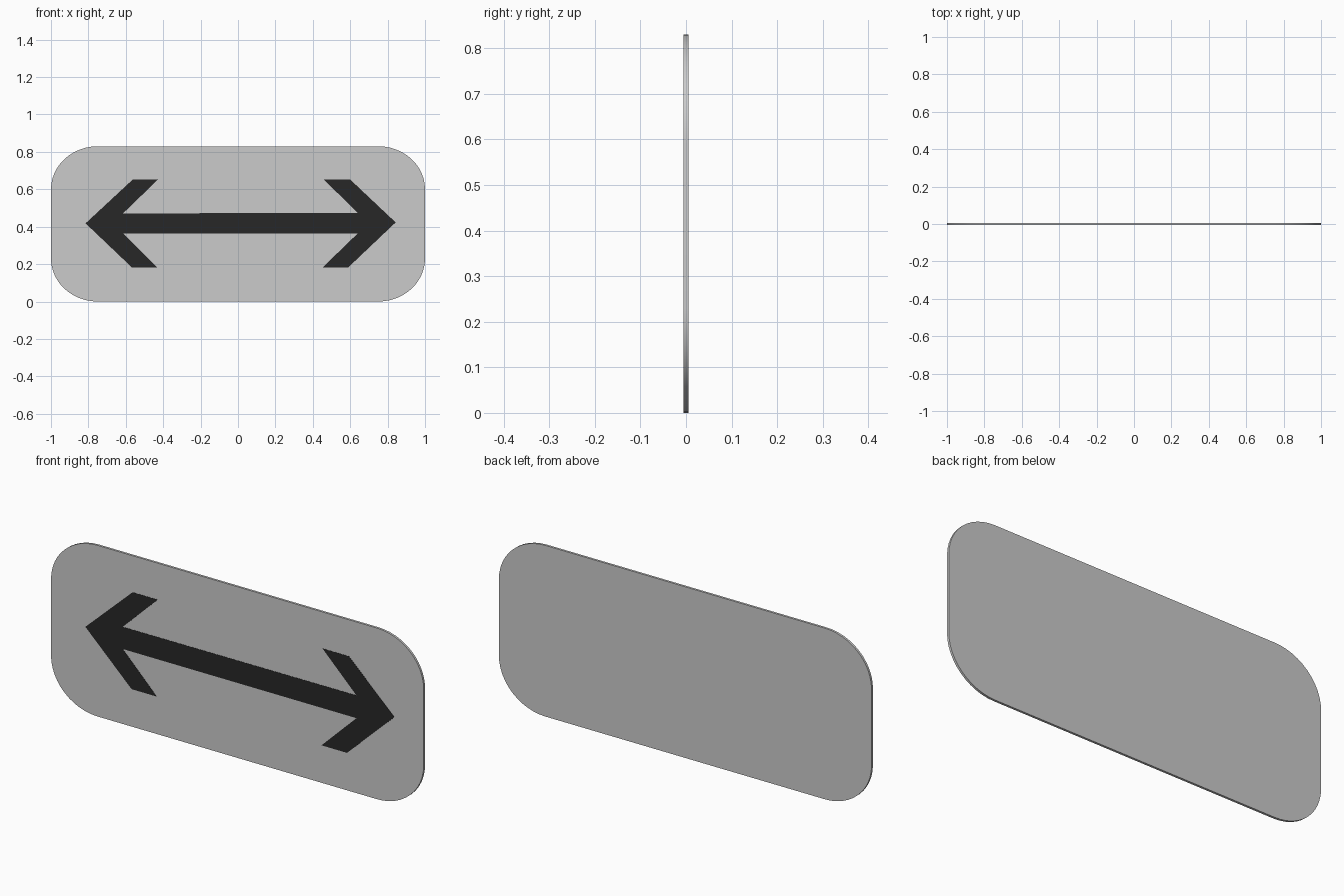
import bpy, bmesh
from math import sin, cos, pi

if "Cube" in bpy.data.objects:
    bpy.data.objects.remove(bpy.data.objects["Cube"])


def slab(name, outline, y_front, y_back, color=None):
    """Extrude an x/z outline (counter-clockwise seen from the front) along y."""
    bm = bmesh.new()
    face = bm.faces.new([bm.verts.new((x, y_front, z)) for x, z in outline])
    ext = bmesh.ops.extrude_face_region(bm, geom=[face], use_keep_orig=True)
    moved = [g for g in ext["geom"] if isinstance(g, bmesh.types.BMVert)]
    bmesh.ops.translate(bm, verts=moved, vec=(0, y_back - y_front, 0))
    bmesh.ops.recalc_face_normals(bm, faces=bm.faces[:])
    mesh = bpy.data.meshes.new(name)
    bm.to_mesh(mesh)
    bm.free()
    obj = bpy.data.objects.new(name, mesh)
    bpy.context.collection.objects.link(obj)
    if color:
        mat = bpy.data.materials.new(name + "_paint")
        mat.diffuse_color = color
        mat.use_nodes = True
        mat.node_tree.nodes["Principled BSDF"].inputs["Base Color"].default_value = mat.diffuse_color
        mesh.materials.append(mat)
    return obj


# Sign plate: rounded rectangle
HEIGHT, RX, RZ, STEPS = 0.83, 0.25, 0.23, 12
plate_outline = []
corners = [(1 - RX, HEIGHT - RZ), (-1 + RX, HEIGHT - RZ), (-1 + RX, RZ), (1 - RX, RZ)]
for quarter, (cx, cz) in enumerate(corners):
    for i in range(STEPS + 1):
        a = (quarter + i / STEPS) * pi / 2
        plate_outline.append((cx + RX * cos(a), cz + RZ * sin(a)))
plate = slab("sign_plate", plate_outline, -0.005, 0.006)

# Smooth the plate rim, keep front and back edges sharp
bpy.context.view_layer.objects.active = plate
plate.select_set(True)
bpy.ops.object.shade_smooth_by_angle()

# Double-headed arrow on the front face
arrow_outline = [
    (-0.815, 0.418), (-0.567, 0.182), (-0.433, 0.182), (-0.615, 0.364),
    (0.64, 0.364), (0.452, 0.182), (0.589, 0.182), (0.843, 0.423),
    (0.599, 0.653), (0.458, 0.653), (0.64, 0.474), (-0.615, 0.471),
    (-0.427, 0.653), (-0.562, 0.653),
]
slab("double_arrow", arrow_outline, -0.006, -0.0045, (0.02, 0.02, 0.02, 1))
